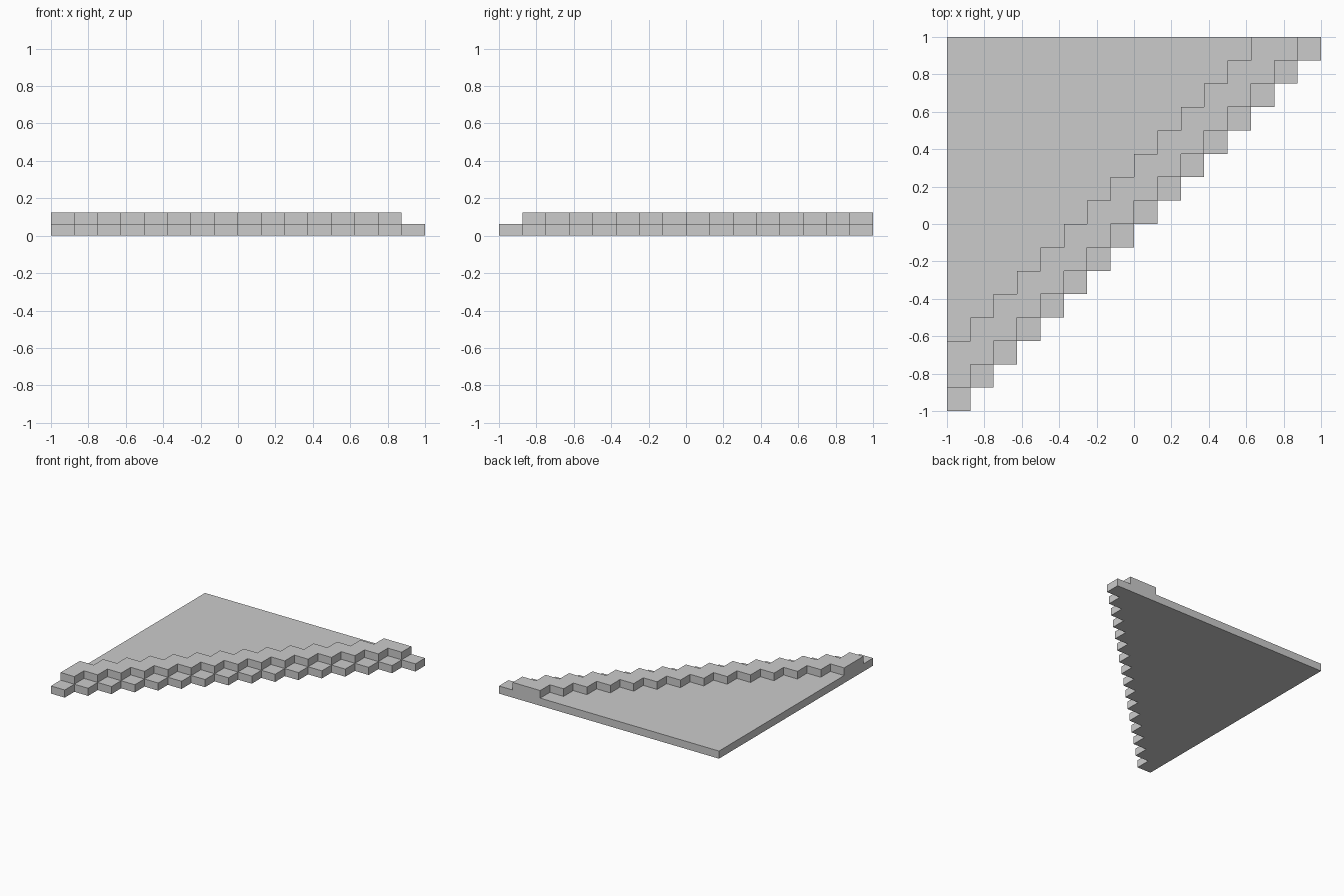
import bpy, bmesh

if "Cube" in bpy.data.objects:
    bpy.data.objects.remove(bpy.data.objects["Cube"])

N = 16            # grid cells per side
CELL = 2 / N
LAYER = 0.0625    # height of each layer


def slab(name, outline, z0, z1):
    """Extrude an outline given in grid cells (counter-clockwise) into a solid."""
    bm = bmesh.new()
    verts = [bm.verts.new((-1 + i * CELL, -1 + j * CELL, z0)) for i, j in outline]
    face = bm.faces.new(verts)
    ext = bmesh.ops.extrude_face_region(bm, geom=[face], use_keep_orig=True)
    top = [v for v in ext["geom"] if isinstance(v, bmesh.types.BMVert)]
    bmesh.ops.translate(bm, verts=top, vec=(0, 0, z1 - z0))
    bmesh.ops.recalc_face_normals(bm, faces=bm.faces)
    mesh = bpy.data.meshes.new(name)
    bm.to_mesh(mesh)
    bm.free()
    obj = bpy.data.objects.new(name, mesh)
    bpy.context.collection.objects.link(obj)
    return obj


# Triangular base plate with a stepped diagonal edge
base = [(0, N), (0, 0)]
for j in range(N):
    base += [(j + 1, j), (j + 1, j + 1)]
slab("base_plate", base, 0, LAYER)

# Raised zigzag rim, set back one cell and two cells deep
rim = [(0, 1)]
for j in range(1, N):
    rim += [(j, j), (j, j + 1)]
rim.append((N - 3, N))
for i in range(N - 4, -1, -1):
    rim += [(i + 1, i + 3), (i, i + 3)]
rim = [p for k, p in enumerate(rim) if p != rim[k - 1]]
slab("stepped_rim", rim, LAYER, 2 * LAYER)
